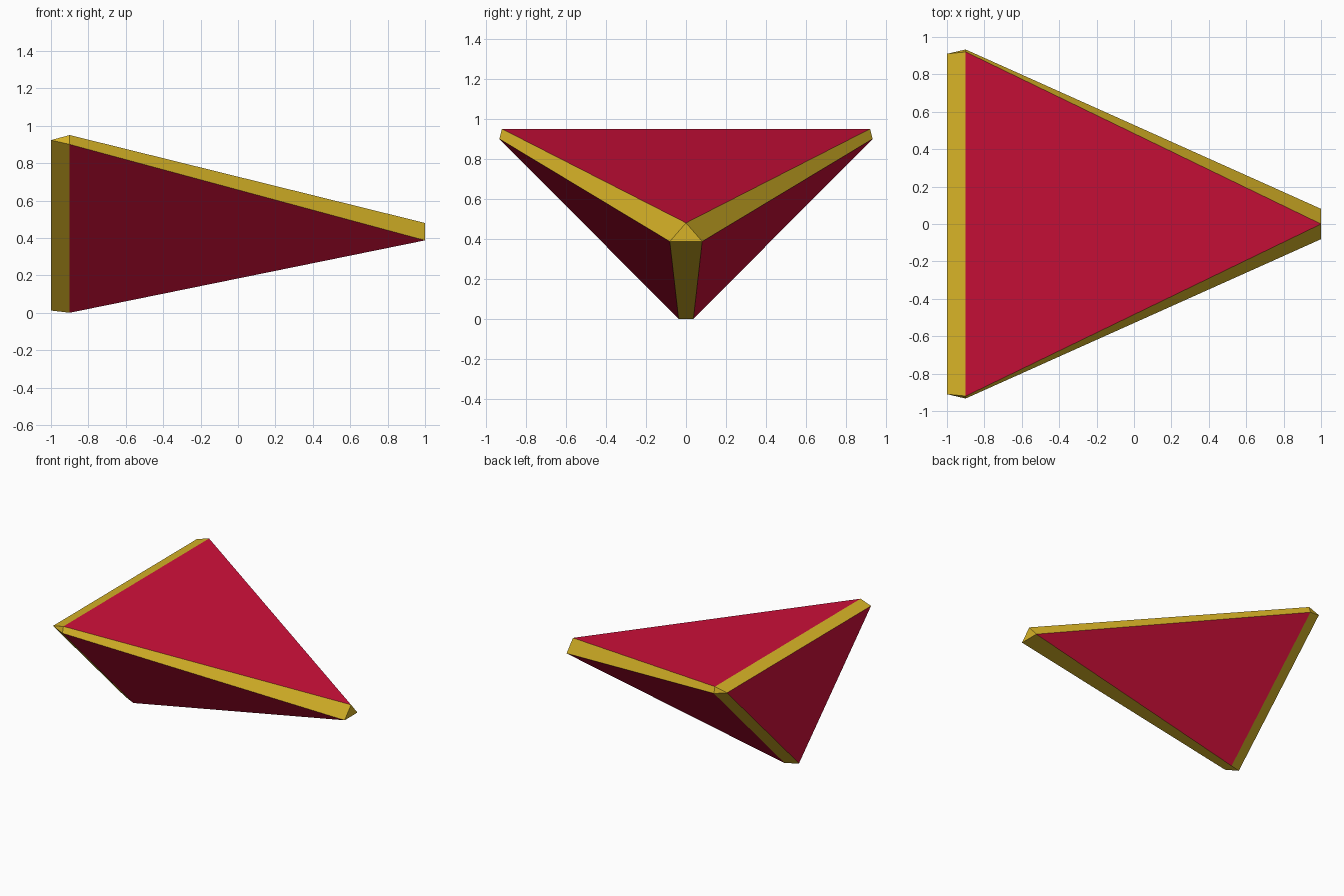
import bpy, bmesh
from itertools import combinations

if "Cube" in bpy.data.objects:
    bpy.data.objects.remove(bpy.data.objects["Cube"])

def material(name, rgb):
    m = bpy.data.materials.new(name)
    m.diffuse_color = (*rgb, 1)
    m.use_nodes = True
    m.node_tree.nodes["Principled BSDF"].inputs["Base Color"].default_value = m.diffuse_color
    return m

red = material("crimson", (0.62, 0.005, 0.042))
gold = material("gold", (0.68, 0.45, 0.02))

# The four big panels of a tetrahedron; each panel lists its corners by name
panels = {
    "top":   {"front": (-0.9, -0.92, 0.95), "back": (-0.9, 0.92, 0.95), "tip": (1, 0, 0.48)},
    "left":  {"front": (-1, -0.91, 0.923), "back": (-1, 0.91, 0.923), "foot": (-1, 0, 0.012)},
    "south": {"front": (-0.9, -0.933, 0.9), "foot": (-0.9, -0.037, 0), "tip": (1, -0.081, 0.387)},
    "north": {"back": (-0.9, 0.933, 0.9), "foot": (-0.9, 0.037, 0), "tip": (1, 0.081, 0.387)},
}
corners = ("front", "back", "foot", "tip")

bm = bmesh.new()
v = {(p, c): bm.verts.new(co) for p, pts in panels.items() for c, co in pts.items()}

# Red panels
for p, pts in panels.items():
    bm.faces.new([v[p, c] for c in pts]).material_index = 0

# Gold bevel strip between each pair of panels
for p, q in combinations(panels, 2):
    a, b = [c for c in corners if c in panels[p] and c in panels[q]]
    bm.faces.new([v[p, a], v[p, b], v[q, b], v[q, a]]).material_index = 1

# Gold cap on each corner
for c in corners:
    bm.faces.new([v[p, c] for p in panels if c in panels[p]]).material_index = 1

bmesh.ops.recalc_face_normals(bm, faces=bm.faces[:])
mesh = bpy.data.meshes.new("bevelled_tetrahedron")
bm.to_mesh(mesh)
bm.free()
mesh.materials.append(red)
mesh.materials.append(gold)
bpy.context.collection.objects.link(bpy.data.objects.new("bevelled_tetrahedron", mesh))
